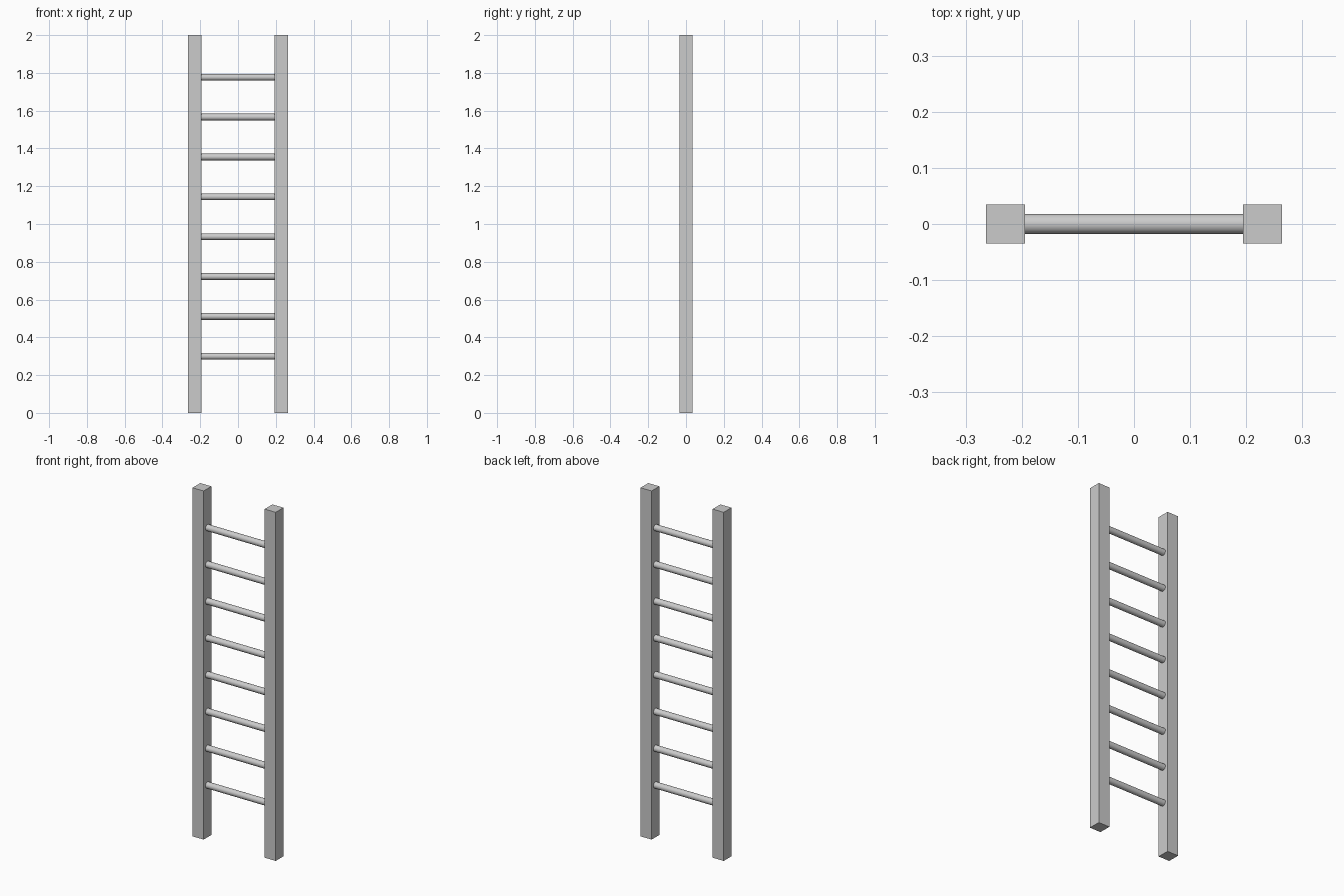
import bpy
import math

if "Cube" in bpy.data.objects:
    bpy.data.objects.remove(bpy.data.objects["Cube"])

HEIGHT = 2.0
RAIL_W = 0.07
RAIL_X = 0.229
RUNG_R = 0.018
RUNG_COUNT = 8
FIRST_RUNG, RUNG_STEP = 0.30, 0.211


def add_rail(name, x):
    bpy.ops.mesh.primitive_cube_add(size=1, location=(x, 0, HEIGHT / 2))
    rail = bpy.context.object
    rail.name = name
    rail.scale = (RAIL_W, RAIL_W, HEIGHT)
    bpy.ops.object.transform_apply(location=False, rotation=False, scale=True)


def add_rung(name, z):
    # Spans the gap, ending just inside the rails
    length = 2 * (RAIL_X - RAIL_W / 2) + 0.004
    bpy.ops.mesh.primitive_cylinder_add(
        vertices=24, radius=RUNG_R, depth=length,
        location=(0, 0, z), rotation=(0, math.pi / 2, 0))
    bpy.context.object.name = name
    bpy.ops.object.shade_smooth_by_angle(angle=math.radians(40))


# Square side rails
add_rail("left_rail", -RAIL_X)
add_rail("right_rail", RAIL_X)

# Evenly spaced round rungs
for i in range(RUNG_COUNT):
    add_rung(f"rung_{i + 1}", FIRST_RUNG + i * RUNG_STEP)
